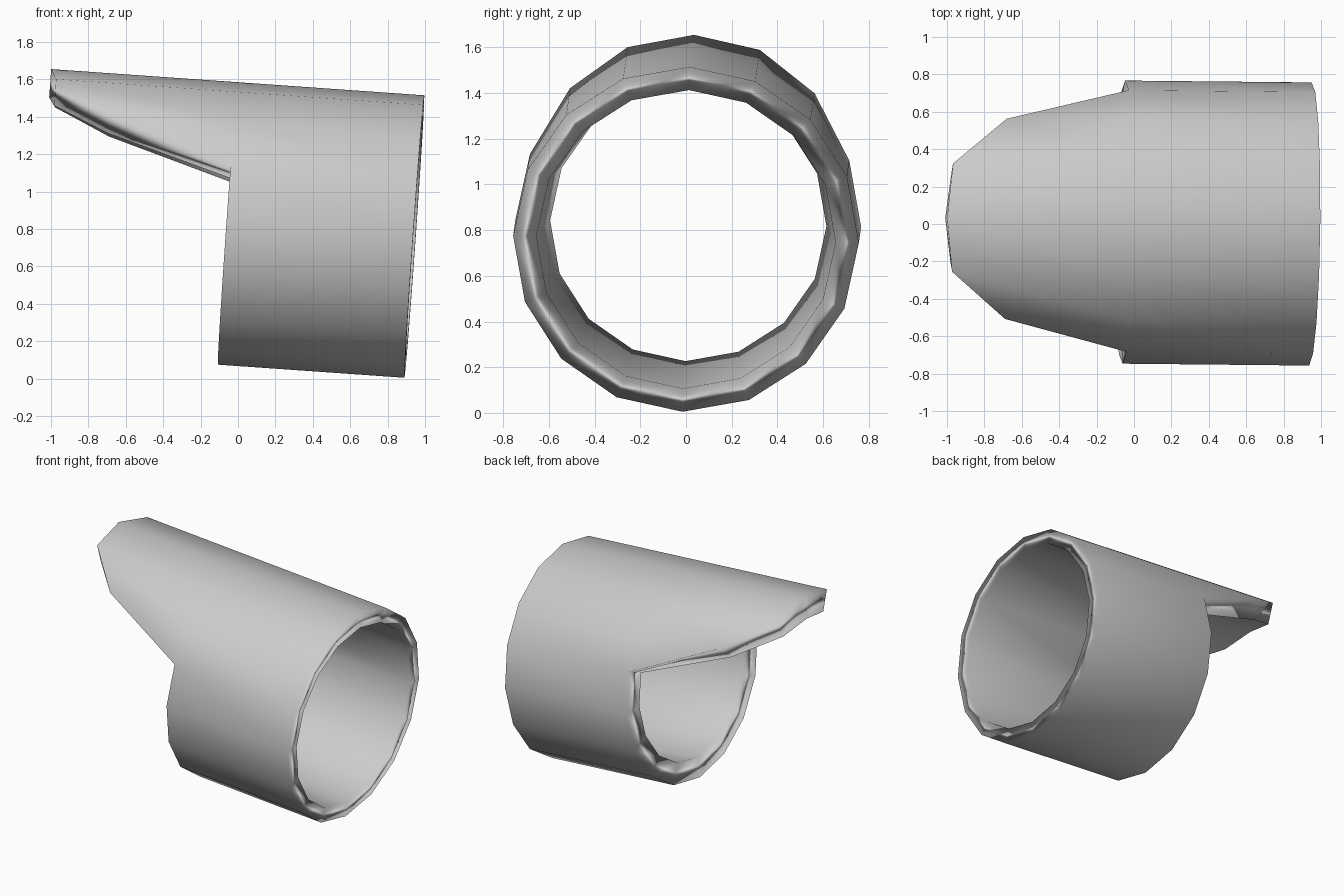
import bpy, bmesh, math
from mathutils import Vector

cube = bpy.data.objects.get("Cube")
if cube:
    bpy.data.objects.remove(cube, do_unlink=True)

SIDES = 16
TWIST = math.radians(1.2)
R_OUT, R_FRONT, R_REAR = 0.757, 0.655, 0.605
FRONT = Vector((0.943, 0.0, 0.76))                 # centre of the front rim
AXIS = Vector((-0.9975, 0.01, 0.07)).normalized()  # runs towards the visor tip
SIDE = Vector((0, 0, 1)).cross(AXIS).normalized() * -1   # points to +y
UP = AXIS.cross(SIDE).normalized()
if UP.z < 0:
    UP = -UP
if SIDE.y < 0:
    SIDE = -SIDE

# Length of the wall at each column, counted away from the top one
VISOR = {0: 2.0, 1: 1.967, 2: 1.67}


def point(k, radius, depth):
    a = math.tau * k / SIDES + TWIST
    return FRONT + AXIS * depth + SIDE * radius * math.sin(a) + UP * radius * math.cos(a)


# Closed section of each column: outer wall, rear lip, inner wall, front lip
bm = bmesh.new()
columns = []
for k in range(SIDES):
    end = VISOR.get(min(k, SIDES - k), 1.0)
    section = [(R_OUT, 0), (R_OUT, 1), (R_OUT, end),
               (R_REAR, end), (R_REAR, 1), (R_FRONT, 0)]
    columns.append([bm.verts.new(point(k, r, d)) for r, d in section])

for k in range(SIDES):
    a, b = columns[k], columns[(k + 1) % SIDES]
    for i in range(6):
        j = (i + 1) % 6
        bm.faces.new((a[i], a[j], b[j], b[i]))

# Join the columns where the wall stops at the short end
bmesh.ops.remove_doubles(bm, verts=bm.verts, dist=0.0005)
bmesh.ops.recalc_face_normals(bm, faces=bm.faces)
for f in bm.faces:
    f.smooth = True

mesh = bpy.data.meshes.new("visor_tube")
bm.to_mesh(mesh)
bm.free()
tube = bpy.data.objects.new("visor_tube", mesh)
bpy.context.collection.objects.link(tube)

# Broad walls lead the shading so that the lips look rounded
weighted = tube.modifiers.new("soft_lips", 'WEIGHTED_NORMAL')
weighted.mode = 'FACE_AREA'
weighted.weight = 50

# Plain grey
grey = bpy.data.materials.new("light_grey")
grey.use_nodes = True
colour = (0.6, 0.6, 0.6, 1.0)
grey.diffuse_color = colour
grey.node_tree.nodes["Principled BSDF"].inputs["Base Color"].default_value = colour
mesh.materials.append(grey)
